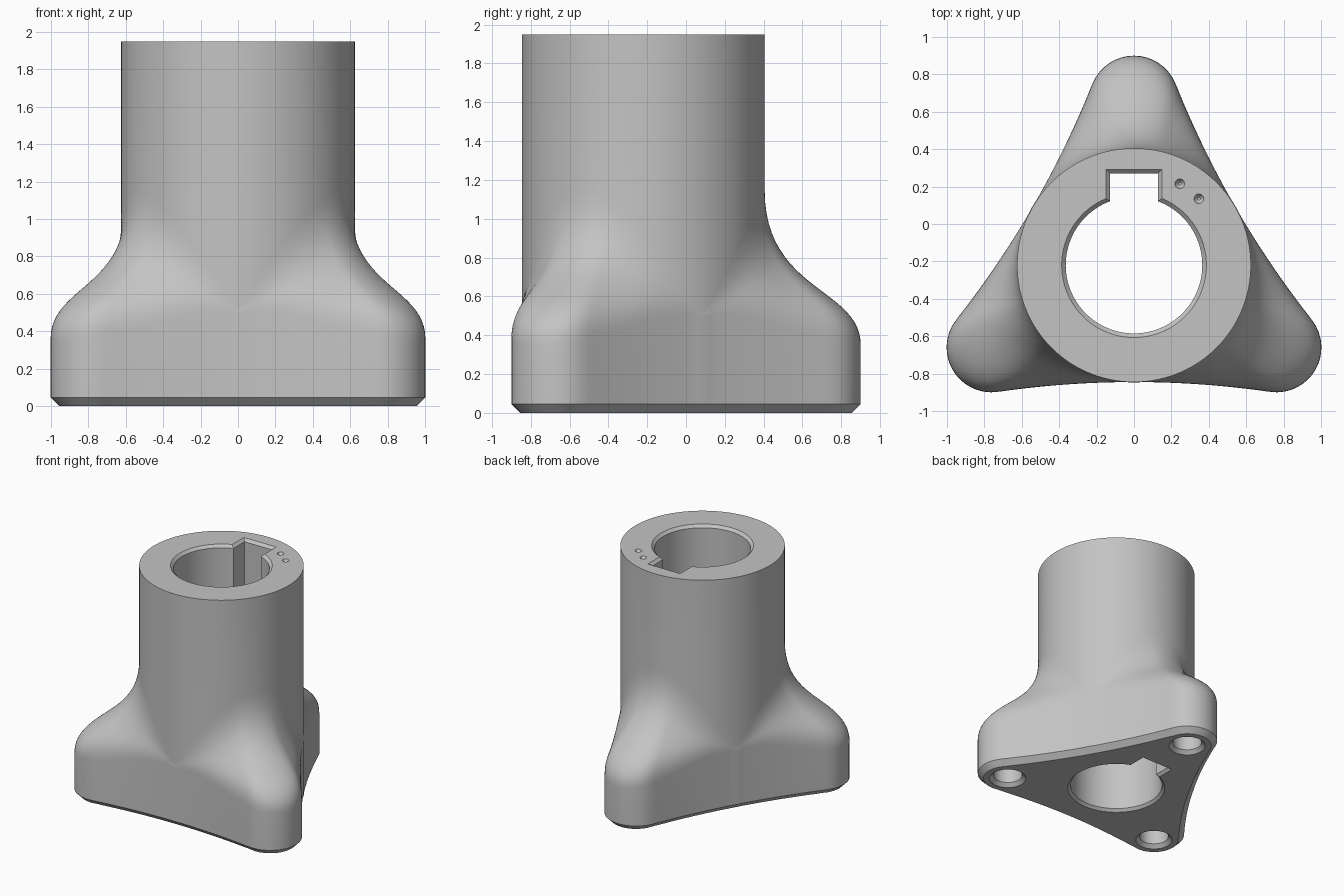
import bpy, bmesh
from math import sin, cos, acos, pi, radians, sqrt

if "Cube" in bpy.data.objects:
    bpy.data.objects.remove(bpy.data.objects["Cube"])

AXIS_Y = -0.22          # centre of the sleeve
SLEEVE_R = 0.625
HEIGHT = 1.95
LOBE_DIST, LOBE_R = 0.88, 0.24
SIDE_R = 5.06           # concave side arcs between lobes
SIDE_DIST = SLEEVE_R + SIDE_R
STEPS = 216

grey = bpy.data.materials.new("plain grey")
grey.use_nodes = True
colour = (0.55, 0.55, 0.55, 1)
grey.diffuse_color = colour
grey.node_tree.nodes["Principled BSDF"].inputs["Base Color"].default_value = colour


def loft(name, rings):
    """Closed solid through equal-length rings, from bottom to top."""
    bm = bmesh.new()
    loops = [[bm.verts.new(p) for p in ring] for ring in rings]
    n = len(loops[0])
    for low, high in zip(loops, loops[1:]):
        for i in range(n):
            j = (i + 1) % n
            bm.faces.new((low[i], low[j], high[j], high[i]))
    bm.faces.new(loops[0][::-1])
    bm.faces.new(loops[-1])
    bmesh.ops.recalc_face_normals(bm, faces=bm.faces)
    mesh = bpy.data.meshes.new(name)
    bm.to_mesh(mesh)
    bm.free()
    mesh.materials.append(grey)
    ob = bpy.data.objects.new(name, mesh)
    bpy.context.collection.objects.link(ob)
    return ob


def circle(x, y, z, r, n=48):
    return [(x + r * cos(2 * pi * i / n), y + r * sin(2 * pi * i / n), z) for i in range(n)]


def from_ridge(a):
    """Angle to the nearest lobe ridge, 0 to 60 degrees."""
    return abs((a - pi / 2 + pi / 3) % (2 * pi / 3) - pi / 3)


def outline(f, inset=0):
    """Three-lobed base outline: radius at ridge angle f."""
    if f < radians(12.96):
        return LOBE_DIST * cos(f) + sqrt((LOBE_R - inset) ** 2 - (LOBE_DIST * sin(f)) ** 2)
    g = pi / 3 - f
    return SIDE_DIST * cos(g) - sqrt((SIDE_R + inset) ** 2 - (SIDE_DIST * sin(g)) ** 2)


def ring(fn):
    """Ring around the sleeve axis; fn gives (radius, height) at a ridge angle."""
    pts = []
    for i in range(STEPS):
        a = 2 * pi * i / STEPS
        r, z = fn(from_ridge(a))
        pts.append((r * cos(a), AXIS_Y + r * sin(a), z))
    return pts


def shoulder(t):
    """S-shaped blend from the base wall (t=0) up to the sleeve (t=1)."""
    def fn(f):
        c = max(cos(1.5 * f), 0)
        top, wall = 0.52 + 0.63 * c, 0.5 - 0.15 * c ** 4
        edge = max(outline(f), SLEEVE_R + 0.002)
        k = 1 - t
        r = edge * (k ** 3 + 3 * k * k * t) + SLEEVE_R * (3 * k * t * t + t ** 3)
        drop = k ** 3 + 3 * k * k * t * 0.63 + 3 * k * t * t * 0.66
        return r, top + (wall - top) * drop
    return fn


# Body: chamfered foot, lobed wall, blended shoulder and sleeve
CHAMFER = 0.045
rings = [ring(lambda f: (outline(f, CHAMFER), 0)),
         ring(lambda f: (max(outline(f), SLEEVE_R + 0.002), CHAMFER))]
rings += [ring(shoulder(i / 24)) for i in range(25)]
rings.append(ring(lambda f: (SLEEVE_R, HEIGHT)))
body = loft("flanged_sleeve", rings)


def bore_ring(z, d):
    """Round bore with a square keyway, grown outward by d."""
    r, w, top = 0.365 + d, 0.14 - 0.012 + d, 0.49 + d
    a = acos(w / r)
    pts = [(w, AXIS_Y + top, z), (-w, AXIS_Y + top, z)]
    n = 96
    for i in range(n + 1):
        b = pi - a + (pi + 2 * a) * i / n
        pts.append((r * cos(b), AXIS_Y + r * sin(b), z))
    return pts


# Cutters: keyed bore, bolt holes, index dimples
B = 0.022
cutters = [loft("bore_cutter", [bore_ring(-B, 2 * B), bore_ring(B, 0),
                                bore_ring(HEIGHT - B, 0), bore_ring(HEIGHT + B, 2 * B)])]
for a in (90, 210, 330):
    x, y = LOBE_DIST * cos(radians(a)), AXIS_Y + LOBE_DIST * sin(radians(a))
    cutters.append(loft("bolt_hole_cutter", [circle(x, y, -0.03, 0.175), circle(x, y, 0.03, 0.115),
                                             circle(x, y, 0.28, 0.115)]))
for x, y in ((0.245, 0.215), (0.347, 0.135)):
    cutters.append(loft("dimple_cutter", [circle(x, y, HEIGHT - 0.025, 0.008, 20),
                                          circle(x, y, HEIGHT - 0.015, 0.02, 20),
                                          circle(x, y, HEIGHT, 0.026, 20),
                                          circle(x, y, HEIGHT + 0.02, 0.026, 20)]))

bpy.ops.object.select_all(action="DESELECT")
bpy.context.view_layer.objects.active = body
body.select_set(True)
for cutter in cutters:
    cutter.hide_render = True
    mod = body.modifiers.new("cut", "BOOLEAN")
    mod.operation = "DIFFERENCE"
    mod.solver = "EXACT"
    mod.object = cutter
    bpy.ops.object.modifier_apply(modifier=mod.name)
for cutter in cutters:
    bpy.data.objects.remove(cutter)

bpy.ops.object.shade_smooth_by_angle(angle=radians(30))
